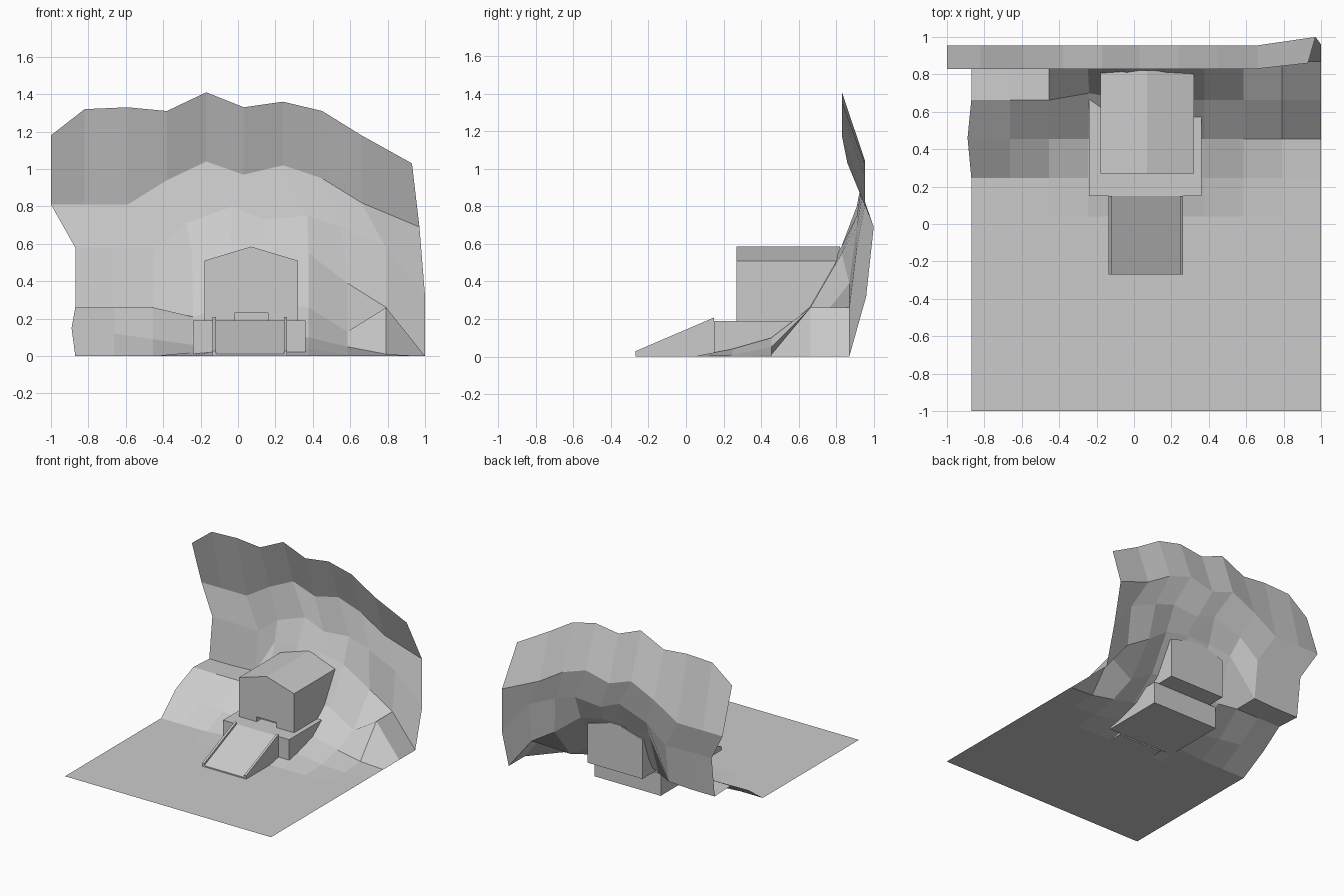
import bpy
import bmesh

old_cube = bpy.data.objects.get("Cube")
if old_cube:
    bpy.data.objects.remove(old_cube, do_unlink=True)

# One plain grey for everything
GREY = (0.6, 0.6, 0.6, 1.0)
stone = bpy.data.materials.new("plain grey")
stone.use_nodes = True
stone.diffuse_color = GREY
stone.node_tree.nodes["Principled BSDF"].inputs["Base Color"].default_value = GREY


def finish(name, bm, recalc=True):
    """Turn a bmesh into a flat-shaded scene object."""
    if recalc:
        bmesh.ops.recalc_face_normals(bm, faces=bm.faces)
    mesh = bpy.data.meshes.new(name)
    bm.to_mesh(mesh)
    bm.free()
    mesh.materials.append(stone)
    obj = bpy.data.objects.new(name, mesh)
    bpy.context.scene.collection.objects.link(obj)
    return obj


def prism(name, outline, start, end, axis):
    """Extrude an outline along x (outline is y, z) or along y (outline is x, z)."""
    bm = bmesh.new()
    place = {"x": lambda a, b, d: (d, a, b), "y": lambda a, b, d: (a, d, b)}[axis]
    near = [bm.verts.new(place(a, b, start)) for a, b in outline]
    far = [bm.verts.new(place(a, b, end)) for a, b in outline]
    bm.faces.new(near)
    bm.faces.new(far)
    count = len(outline)
    for i in range(count):
        j = (i + 1) % count
        bm.faces.new((near[i], near[j], far[j], far[i]))
    return finish(name, bm)


def box(name, x0, x1, y0, y1, z0, z1):
    return prism(name, [(x0, z0), (x1, z0), (x1, z1), (x0, z1)], y0, y1, "y")


# Terrain: a regular ground grid whose back rows rise into a curling cliff
COLUMNS, STEP = 10, 1.87 / 9
LEFT_EDGE = -0.87
column_x = [LEFT_EDGE + STEP * i for i in range(COLUMNS)]
rows = [[(x, -1 + STEP * r, 0) for x in column_x] for r in range(6)]

slope_heights = [
    [0, 0, 0, .02, .04, .04, .04, .01, 0, 0],
    [.15, .12, .09, .06, .08, .1, .1, .05, .01, 0],
    [.26, .26, .26, .21, .27, .28, .26, .13, .26, 0],
    [.25, .25, .26, .57, .59, .59, .55, .39, .26, 0],
]
for r, heights in enumerate(slope_heights):
    rows.append([(x, -1 + STEP * (r + 6), z) for x, z in zip(column_x, heights)])
# Small irregularities in the slope
rows[7][0] = (-.89, .46, .15)
rows[8][3] = (-.24, .7, .21)
for i in range(3, 7):
    x, y, z = rows[9][i]
    rows[9][i] = (x, .83, z)

# Cliff rows: x positions, heights, general depth, depth at the left end
cliff_rows = [
    ([-.87, -.66, -.45, -.28, -.03, .14, .37, .55, .79, 1],
     [.58, .58, .57, .71, .8, .73, .75, .69, .58, .32], .91, .96),
    ([-1, -.82, -.59, -.38, -.17, .03, .24, .45, .66, .97],
     [.81, .81, .81, .94, 1.04, .97, 1.02, .95, .82, .69], .955, 1),
    ([-1, -.82, -.59, -.38, -.17, .03, .24, .45, .66, .93],
     [1.18, 1.32, 1.33, 1.31, 1.41, 1.33, 1.36, 1.31, 1.18, 1.03], .83, .86),
]
for xs, zs, depth, end_depth in cliff_rows:
    depths = [depth] * (COLUMNS - 1) + [end_depth]
    rows.append(list(zip(xs, depths, zs)))

bm = bmesh.new()
grid = [[bm.verts.new(p) for p in row] for row in rows]
for lower, upper in zip(grid, grid[1:]):
    for i in range(COLUMNS - 1):
        bm.faces.new((lower[i], lower[i + 1], upper[i + 1], upper[i]))
finish("cliff_terrain", bm, recalc=False)

# Raised platform the house stands on
box("platform", -.24, .36, .15, .67, .01, .19)

# Gabled house with a low doorway recess in its front
house = prism("house", [(-.18, .19), (.32, .19), (.32, .51), (.07, .585), (-.18, .51)],
              .27, .82, "y")
cutter = box("doorway_cutter", -.02, .16, .2, .33, .15, .23)
cutter.hide_render = True
cutter.hide_viewport = True
cutter.display_type = "WIRE"
doorway = house.modifiers.new("doorway", "BOOLEAN")
doorway.operation = "DIFFERENCE"
doorway.solver = "EXACT"
doorway.object = cutter

# Entrance ramp with a thin kerb on each side
FOOT, HEAD = -.27, .15
prism("ramp", [(FOOT, 0), (HEAD, 0), (HEAD, .19), (FOOT, .01)], -.12, .25, "x")
for side, x0 in (("right", -.135), ("left", .245)):
    prism("ramp_kerb_" + side, [(FOOT, 0), (HEAD, 0), (HEAD, .208), (FOOT, .028)],
          x0, x0 + .018, "x")
